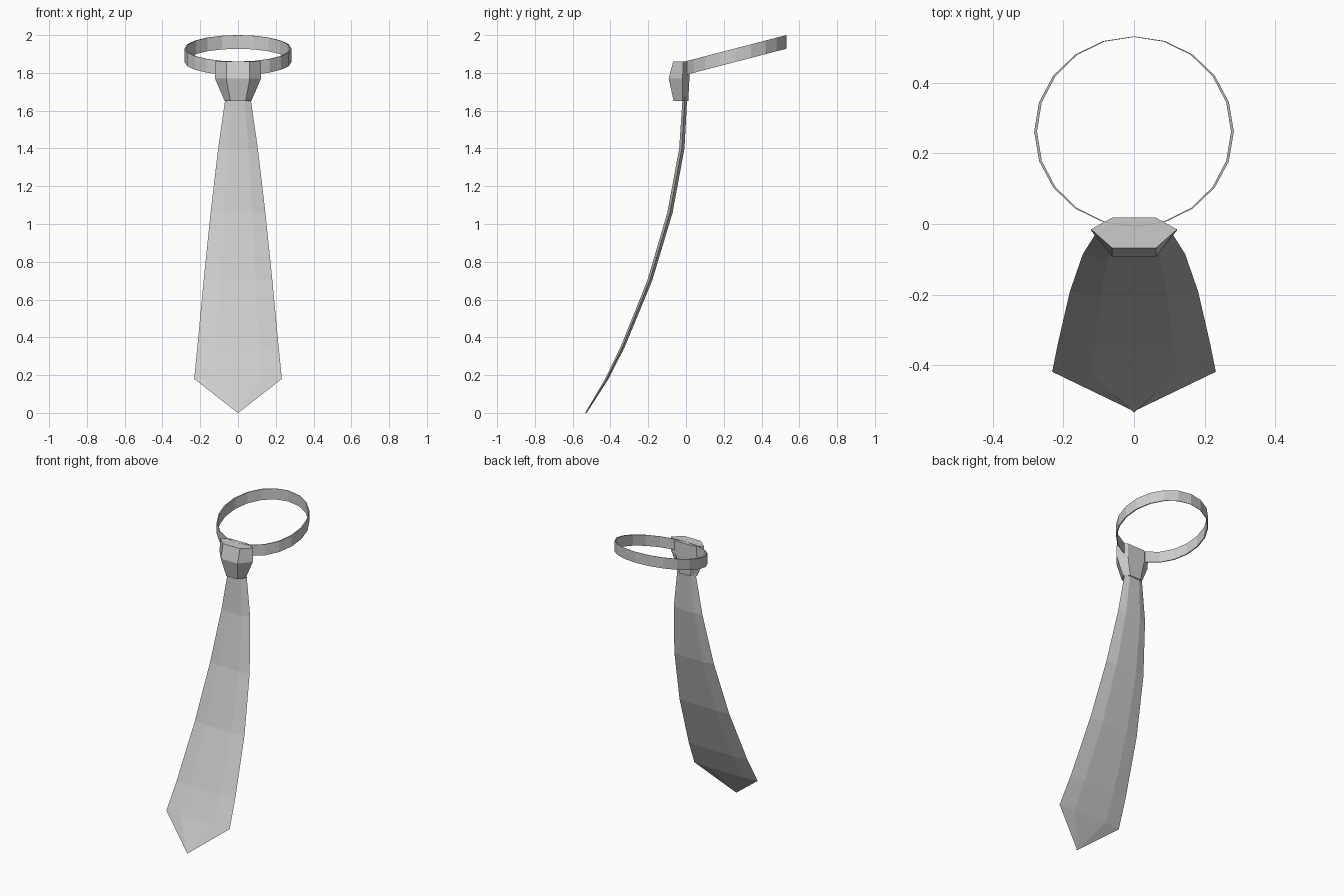
import bpy, bmesh, math

cube = bpy.data.objects.get("Cube")
if cube:
    bpy.data.objects.remove(cube)

cloth = bpy.data.materials.new("light_grey_cloth")
cloth.use_nodes = True
grey = (0.6, 0.6, 0.6, 1)
cloth.diffuse_color = grey
cloth.node_tree.nodes["Principled BSDF"].inputs["Base Color"].default_value = grey


def loft(name, rings, caps=True, loop=False):
    """Skin a list of closed rings, flat shaded."""
    bm = bmesh.new()
    rows = [[bm.verts.new(p) for p in ring] for ring in rings]
    n = len(rows[0])
    pairs = list(zip(rows, rows[1:]))
    if loop:
        pairs.append((rows[-1], rows[0]))
    for a, b in pairs:
        for i in range(n):
            j = (i + 1) % n
            bm.faces.new((a[i], a[j], b[j], b[i]))
    if caps:
        bm.faces.new(rows[0])
        bm.faces.new(rows[-1])
    bmesh.ops.remove_doubles(bm, verts=bm.verts, dist=0.0001)
    bmesh.ops.recalc_face_normals(bm, faces=bm.faces)
    mesh = bpy.data.meshes.new(name)
    bm.to_mesh(mesh)
    bm.free()
    mesh.materials.append(cloth)
    obj = bpy.data.objects.new(name, mesh)
    bpy.context.collection.objects.link(obj)
    return obj


def hexagon(z, half, inner, front, mid, back):
    """Six-sided section: pointed at the sides, flat at front and back."""
    return [(-half, mid, z), (-inner, front, z), (inner, front, z),
            (half, mid, z), (inner, back, z), (-inner, back, z)]


# Blade: (height, half width, centre y, half depth), curving forward to the tip
blade_profile = [(1.70, 0.062, -0.004, 0.012), (1.40, 0.105, -0.022, 0.014),
                 (1.06, 0.145, -0.085, 0.014), (0.70, 0.182, -0.192, 0.013),
                 (0.35, 0.215, -0.335, 0.011), (0.18, 0.232, -0.419, 0.009)]
blade = [hexagon(z, w, w * 0.52, y - d, y, y + d) for z, w, y, d in blade_profile]
blade.append(hexagon(0, 0.002, 0.001, -0.534, -0.53, -0.526))
loft("tie_blade", blade)

# Knot: flared hexagonal block
loft("tie_knot", [hexagon(1.65, 0.07, 0.04, -0.065, -0.018, 0.012),
                  hexagon(1.77, 0.122, 0.062, -0.092, -0.018, 0.018),
                  hexagon(1.86, 0.122, 0.062, -0.068, -0.015, 0.018)])

# Neck loop: thin band rising towards the back
SIDES, DROP = 20, 0.072


def band_ring(rx, ry, drop):
    ring = []
    for k in range(SIDES):
        a = math.tau * k / SIDES
        y = ry * math.sin(a)
        ring.append((rx * math.cos(a), 0.262 + y, 1.93 + y * 0.26 - drop))
    return ring


loft("neck_loop", [band_ring(0.283, 0.270, 0), band_ring(0.283, 0.270, DROP),
                   band_ring(0.275, 0.268, DROP), band_ring(0.275, 0.268, 0)],
     caps=False, loop=True)
